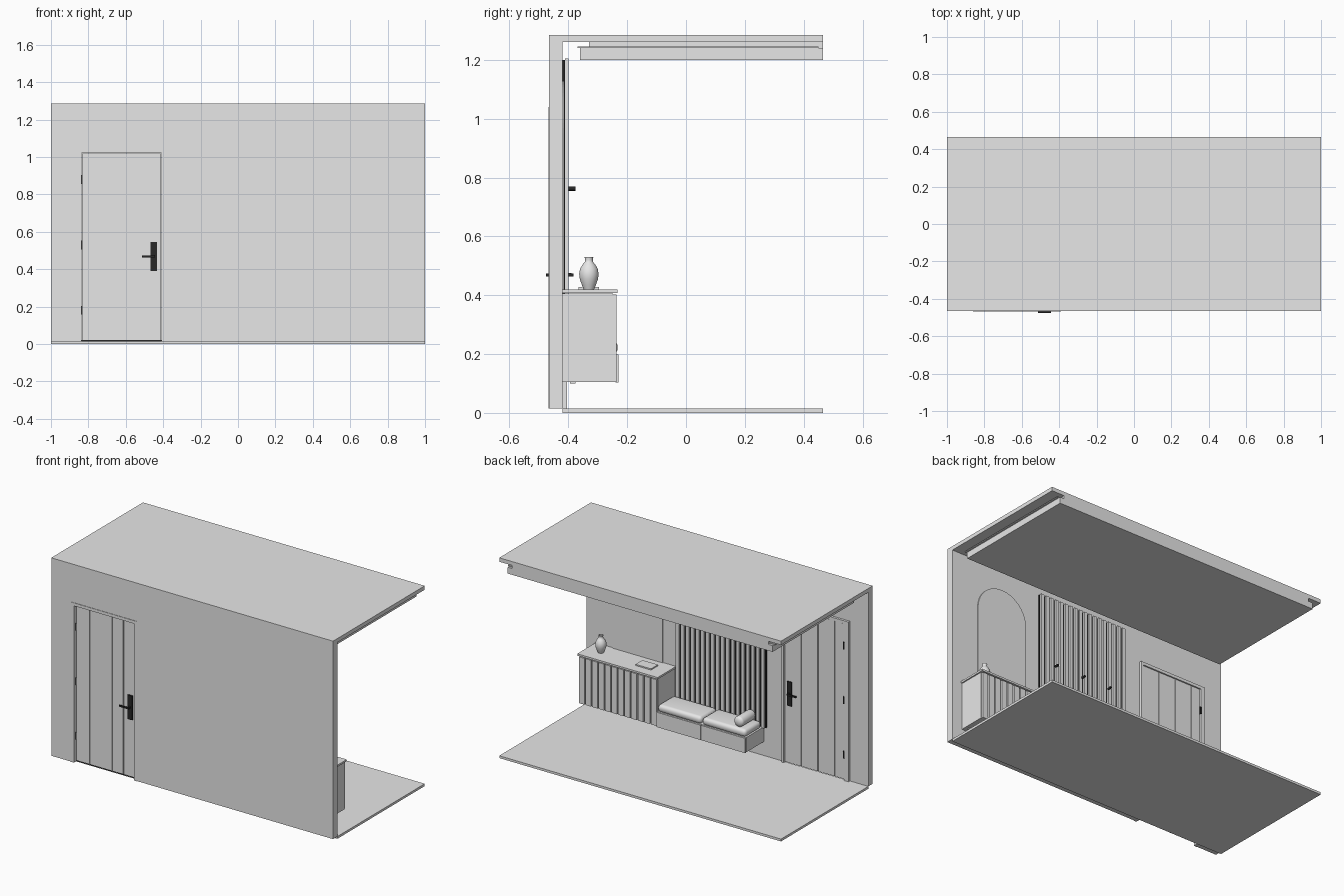
import bpy, bmesh, math
from mathutils import Matrix

cube = bpy.data.objects.get("Cube")
if cube:
    bpy.data.objects.remove(cube, do_unlink=True)


def material(name, value):
    m = bpy.data.materials.new(name)
    m.use_nodes = True
    color = (value, value, value, 1)
    m.diffuse_color = color
    m.node_tree.nodes["Principled BSDF"].inputs["Base Color"].default_value = color
    return m


PALE = material("pale grey", 0.8)
BLACK = material("black metal", 0.02)


def finish(name, bm, mat=PALE, smooth=False):
    bmesh.ops.recalc_face_normals(bm, faces=bm.faces)
    mesh = bpy.data.meshes.new(name)
    bm.to_mesh(mesh)
    bm.free()
    mesh.materials.append(mat)
    ob = bpy.data.objects.new(name, mesh)
    bpy.context.collection.objects.link(ob)
    if smooth:
        bpy.ops.object.select_all(action='DESELECT')
        ob.select_set(True)
        bpy.context.view_layer.objects.active = ob
        bpy.ops.object.shade_smooth_by_angle(angle=math.radians(40))
    return ob


def add_box(bm, x, y, z):
    size = Matrix.Diagonal((x[1] - x[0], y[1] - y[0], z[1] - z[0], 1))
    mid = Matrix.Translation(((x[0] + x[1]) / 2, (y[0] + y[1]) / 2, (z[0] + z[1]) / 2))
    bmesh.ops.create_cube(bm, size=1, matrix=mid @ size)


def box(name, x, y, z, mat=PALE):
    bm = bmesh.new()
    add_box(bm, x, y, z)
    return finish(name, bm, mat)


def soft_box(name, x, y, z, radius):
    bm = bmesh.new()
    add_box(bm, x, y, z)
    bmesh.ops.bevel(bm, geom=bm.edges[:], offset=radius, segments=5,
                    profile=0.5, affect='EDGES')
    return finish(name, bm, smooth=True)


def strips(name, edges, gap, y, z, mat=PALE):
    """Row of upright boards between consecutive x positions."""
    bm = bmesh.new()
    for a, b in zip(edges, edges[1:]):
        add_box(bm, (a + gap / 2, b - gap / 2), y, z)
    return finish(name, bm, mat)


def prism(name, outline, y, mat=PALE):
    """Outline in x, z pushed through y."""
    bm = bmesh.new()
    face = bm.faces.new([bm.verts.new((px, y[0], pz)) for px, pz in outline])
    ext = bmesh.ops.extrude_face_region(bm, geom=[face])
    for v in ext["geom"]:
        if isinstance(v, bmesh.types.BMVert):
            v.co.y = y[1]
    return finish(name, bm, mat)


def portal(name, x, top, inner_x, inner_top, y):
    base = 0.015
    return prism(name, [(x[0], base), (x[0], top), (x[1], top), (x[1], base),
                        (inner_x[1], base), (inner_x[1], inner_top),
                        (inner_x[0], inner_top), (inner_x[0], base)], y)


def lathe(name, profile, axis, centre, mat=PALE, sides=32):
    """Spin a radius, height profile round the z or y axis."""
    bm = bmesh.new()
    verts = [bm.verts.new((r, 0, h)) for r, h in profile]
    edges = [bm.edges.new(p) for p in zip(verts, verts[1:])]
    bmesh.ops.spin(bm, geom=verts + edges, axis=(0, 0, 1), cent=(0, 0, 0),
                   angle=math.tau, steps=sides)
    bmesh.ops.remove_doubles(bm, verts=bm.verts, dist=0.0001)
    turn = Matrix.Rotation(math.pi / 2, 4, 'X') if axis == 'Y' else Matrix()
    bm.transform(Matrix.Translation(centre) @ turn)
    return finish(name, bm, mat, smooth=True)


WALL_IN, WALL_OUT = -0.42, -0.465
opening = (-0.845, -0.405)

# Room shell
box("floor", (-1, 1), (WALL_IN, 0.465), (0, 0.015))
portal("front_wall", (-1, 1), 1.262, opening, 1.025, (WALL_OUT, WALL_IN))
box("ceiling_slab", (-1, 1), (WALL_OUT, 0.465), (1.26, 1.285))
box("ceiling_core", (-0.91, 0.91), (-0.33, 0.465), (1.24, 1.261))
box("dropped_ceiling", (-0.94, 0.94), (-0.36, 0.465), (1.2, 1.24))
box("cove_light_strip", (-0.95, 0.95), (-0.368, 0.45), (1.24, 1.246))

# Door frame, leaf and boarding
portal("outer_door_frame", (-0.86, -0.39), 1.04, (-0.838, -0.41), 1.021, (-0.468, -0.44))
portal("inner_door_frame", (-0.87, -0.395), 1.04, (-0.838, -0.41), 1.021, (-0.44, -0.405))
box("door_core", (-0.835, -0.413), (-0.44, -0.42), (0.022, 1.018))
strips("outer_door_boards", [-0.835, -0.74, -0.58, -0.5, -0.413], 0.004,
       (-0.447, -0.44), (0.022, 1.018))
strips("inner_door_boards", [-0.835, -0.77, -0.65, -0.53, -0.413], 0.004,
       (-0.42, -0.41), (0.022, 1.018))
box("door_sill", (-0.838, -0.41), (-0.44, -0.425), (0.015, 0.022), BLACK)

# Door handles and hinges
for side, face, out in (("outer", -0.447, -1), ("inner", -0.41, 1)):
    def span(a, b):
        return sorted((face + out * a, face + out * b))
    box(side + "_handle_plate", (-0.467, -0.434), span(0, 0.008), (0.39, 0.545), BLACK)
    box(side + "_handle_neck", (-0.457, -0.445), span(0.008, 0.02), (0.463, 0.475), BLACK)
    box(side + "_handle_lever", (-0.513, -0.445), span(0.02, 0.028), (0.464, 0.474), BLACK)
for i, z in enumerate((0.18, 0.53, 0.88)):
    box(f"hinge_{i + 1}", (-0.842, -0.832), (-0.45, -0.402), (z - 0.023, z + 0.023), BLACK)

# Slatted wall panel with coat hooks
left, right, count = -0.28, 0.36, 18
box("slat_backing", (left, right), (WALL_IN, -0.412), (0.2, 1.2), BLACK)
pitch = (right - left) / count
strips("wall_slats", [left + i * pitch for i in range(count + 1)], 0.013,
       (-0.412, -0.4), (0.2, 1.204))
for i, x in enumerate((-0.145, 0.05, 0.25)):
    lathe(f"coat_hook_{i + 1}", [(0, -0.025), (0.007, -0.025), (0.007, 0), (0, 0)],
          'Y', (x, -0.4, 0.762), BLACK, 16)

# Arched mirror above the cabinet
mid, radius, spring = 0.635, 0.178, 0.95
arch = [(mid - radius, 0.42), (mid + radius, 0.42)]
arch += [(mid + radius * math.cos(a), spring + radius * math.sin(a))
         for a in (math.pi * i / 32 for i in range(33))]
prism("arched_mirror", arch, (WALL_IN, -0.414))

# Floating cabinet with fluted front
box("cabinet_body", (0.372, 0.93), (WALL_IN, -0.248), (0.105, 0.405))
flutes = 12
strips("cabinet_flutes", [0.372 + i * 0.558 / flutes for i in range(flutes + 1)], 0.008,
       (-0.248, -0.236), (0.105, 0.402))
box("cabinet_top", (0.365, 0.935), (WALL_IN, -0.233), (0.408, 0.42))
box("cabinet_light_strip", (0.39, 0.91), (-0.395, -0.375), (0.1, 0.105))
lathe("vase", [(0, 0.42), (0.018, 0.42), (0.024, 0.435), (0.031, 0.455), (0.033, 0.472),
               (0.03, 0.49), (0.021, 0.505), (0.014, 0.513), (0.013, 0.52), (0.015, 0.53),
               (0.011, 0.53), (0.01, 0.515), (0, 0.51)], 'Z', (0.835, -0.33, 0))
box("book", (0.455, 0.565), (-0.365, -0.295), (0.42, 0.428))

# Floating bench with two drawers, cushions and bolster
box("bench_body", (-0.26, 0.37), (WALL_IN, -0.24), (0.105, 0.2))
strips("bench_drawers", [-0.262, 0.055, 0.372], 0.005, (-0.24, -0.229), (0.103, 0.198))
for i, x in enumerate((-0.1035, 0.2125)):
    soft_box(f"seat_cushion_{i + 1}", (x - 0.155, x + 0.155), (-0.398, -0.232),
             (0.198, 0.246), 0.021)
r, half = 0.033, 0.075
cap = [(r * math.sin(a), half - 0.02 + 0.02 * math.cos(a))
       for a in (math.pi / 2 * i / 6 for i in range(7))]
bolster = cap + [(px, -h) for px, h in reversed(cap)]
lathe("bolster_pillow", bolster, 'Y', (-0.195, -0.318, 0.277))
